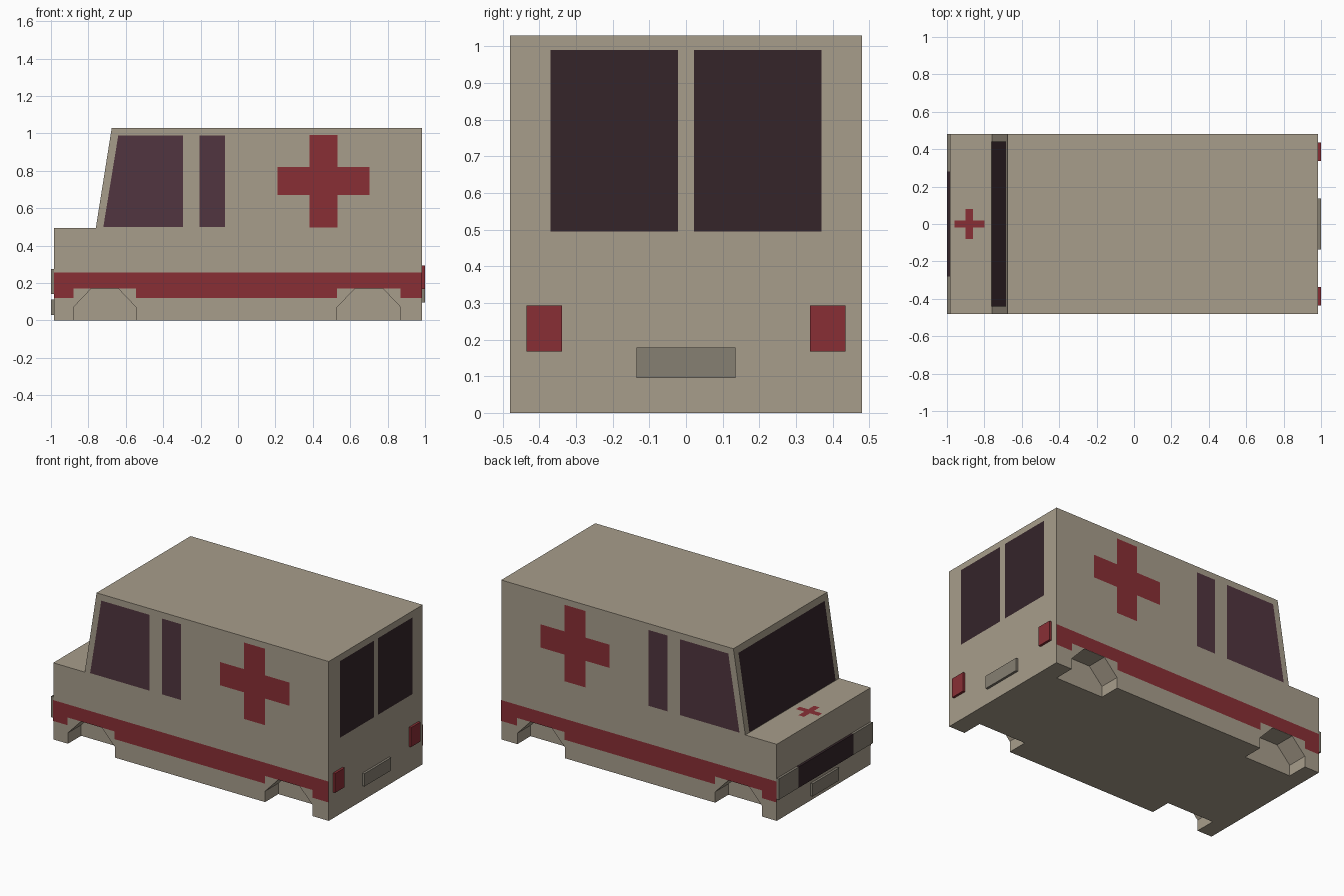
import bpy, bmesh
from mathutils import Vector

if "Cube" in bpy.data.objects:
    bpy.data.objects.remove(bpy.data.objects["Cube"])


def material(name, rgb):
    m = bpy.data.materials.new(name)
    m.diffuse_color = (*rgb, 1)
    m.use_nodes = True
    m.node_tree.nodes["Principled BSDF"].inputs["Base Color"].default_value = m.diffuse_color
    return m


TAN = material("tan_paint", (0.39, 0.34, 0.26))
RED = material("red_paint", (0.25, 0.028, 0.036))
SIDE_GLASS = material("side_glass", (0.082, 0.035, 0.05))
DARK_GLASS = material("dark_glass", (0.035, 0.018, 0.023))
GREY = material("grey_trim", (0.24, 0.215, 0.17))


def face_solid(name, pts, mat, sweep=None, normal=None):
    """Flat panel from 3D points, or a solid when a sweep vector is given."""
    bm = bmesh.new()
    f = bm.faces.new([bm.verts.new(p) for p in pts])
    if sweep:
        r = bmesh.ops.extrude_face_region(bm, geom=[f])
        new = [g for g in r["geom"] if isinstance(g, bmesh.types.BMVert)]
        bmesh.ops.translate(bm, verts=new, vec=Vector(sweep))
        if not any(g.is_valid and set(g.verts) == set(f.verts) for g in bm.faces):
            bm.faces.new(f.verts)
        bmesh.ops.recalc_face_normals(bm, faces=bm.faces[:])
    else:
        f.normal_update()
        if f.normal.dot(Vector(normal)) < 0:
            f.normal_flip()
    me = bpy.data.meshes.new(name)
    bm.to_mesh(me)
    bm.free()
    me.materials.append(mat)
    ob = bpy.data.objects.new(name, me)
    bpy.context.collection.objects.link(ob)
    return ob


def box(name, lo, hi, mat):
    pts = [(lo[0], lo[1], lo[2]), (hi[0], lo[1], lo[2]),
           (hi[0], hi[1], lo[2]), (lo[0], hi[1], lo[2])]
    return face_solid(name, pts, mat, sweep=(0, 0, hi[2] - lo[2]))


def rect(a0, a1, b0, b1):
    return [(a0, b0), (a1, b0), (a1, b1), (a0, b1)]


def cross(ca, cb, arm, half):
    q = [(half, half), (half, arm), (-half, arm)]
    pts = []
    for _ in range(4):
        pts += q
        q = [(-b, a) for a, b in q]
    # each quarter shares no corner with the next one
    pts = [p for i, p in enumerate(pts)]
    return [(ca + a, cb + b) for a, b in pts]


# body shell, swept across the width
W, E = 0.48, 0.002
profile = [(-0.985, 0), (0.985, 0), (0.985, 1.03), (-0.675, 1.03),
           (-0.76, 0.495), (-0.985, 0.495)]
body = face_solid("body", [(x, -W, z) for x, z in profile], TAN, sweep=(0, 2 * W, 0))

# chamfered wheel arches cut into each lower side
arches = [(-0.88, -0.545), (0.53, 0.87)]
cutters = []
for x0, x1 in arches:
    arch = [(x0, -0.1), (x1, -0.1), (x1, 0.07), (x1 - 0.095, 0.17),
            (x0 + 0.095, 0.17), (x0, 0.07)]
    for s in (-1, 1):
        c = face_solid("arch_cutter", [(x, s * 0.345, z) for x, z in arch], TAN,
                       sweep=(0, s * 0.3, 0))
        c.hide_render = True
        cutters.append(c)
        mod = body.modifiers.new("arch", "BOOLEAN")
        mod.operation, mod.solver, mod.object = "DIFFERENCE", "EXACT", c
bpy.context.view_layer.objects.active = body
for mod in list(body.modifiers):
    bpy.ops.object.modifier_apply(modifier=mod.name)
for c in cutters:
    bpy.data.objects.remove(c)

# side markings and windows, on both sides
stripe = [(-0.985, 0.12)]
for x0, x1 in arches:
    stripe += [(x0, 0.12), (x0, 0.17), (x1, 0.17), (x1, 0.12)]
stripe += [(0.985, 0.12), (0.985, 0.255), (-0.985, 0.255)]
side_panels = [
    ("stripe", stripe, RED),
    ("side_cross", cross(0.457, 0.745, 0.247, 0.075), RED),
    ("cab_window", [(-0.72, 0.5), (-0.295, 0.5), (-0.295, 0.99), (-0.64, 0.99)], SIDE_GLASS),
    ("narrow_window", rect(-0.205, -0.07, 0.5, 0.99), SIDE_GLASS),
]
for s, side in ((-1, "right"), (1, "left")):
    for name, pts, mat in side_panels:
        face_solid(f"{name}_{side}", [(x, s * (W + E), z) for x, z in pts], mat,
                   normal=(0, s, 0))
    # rear window and tail light
    y = sorted((s * 0.022, s * 0.37))
    face_solid(f"rear_window_{side}", [(0.985 + E, a, b) for a, b in rect(*y, 0.495, 0.99)],
               DARK_GLASS, normal=(1, 0, 0))
    y = sorted((s * 0.338, s * 0.435))
    box(f"tail_light_{side}", (0.98, y[0], 0.168), (1.0, y[1], 0.293), RED)
    # headlight
    y = sorted((s * 0.28, s * W))
    box(f"headlight_{side}", (-1.0, y[0], 0.14), (-0.98, y[1], 0.275), GREY)

# grille and number plates
box("grille", (-1.0, -0.28, 0.14), (-0.98, 0.28, 0.275), DARK_GLASS)
box("front_plate", (-1.0, -0.135, 0.03), (-0.98, 0.135, 0.112), GREY)
box("rear_plate", (0.98, -0.135, 0.095), (1.0, 0.135, 0.178), GREY)

# windscreen on the sloped panel
slope = lambda z: -0.76 + 0.085 * (z - 0.495) / 0.535 - E
face_solid("windscreen", [(slope(z), y, z) for y, z in rect(-0.44, 0.44, 0.498, 0.99)],
           DARK_GLASS, normal=(-1, 0, 0.16))

# bonnet cross
face_solid("bonnet_cross", [(x, y, 0.495 + E) for x, y in cross(-0.88, 0, 0.08, 0.02)],
           RED, normal=(0, 0, 1))
